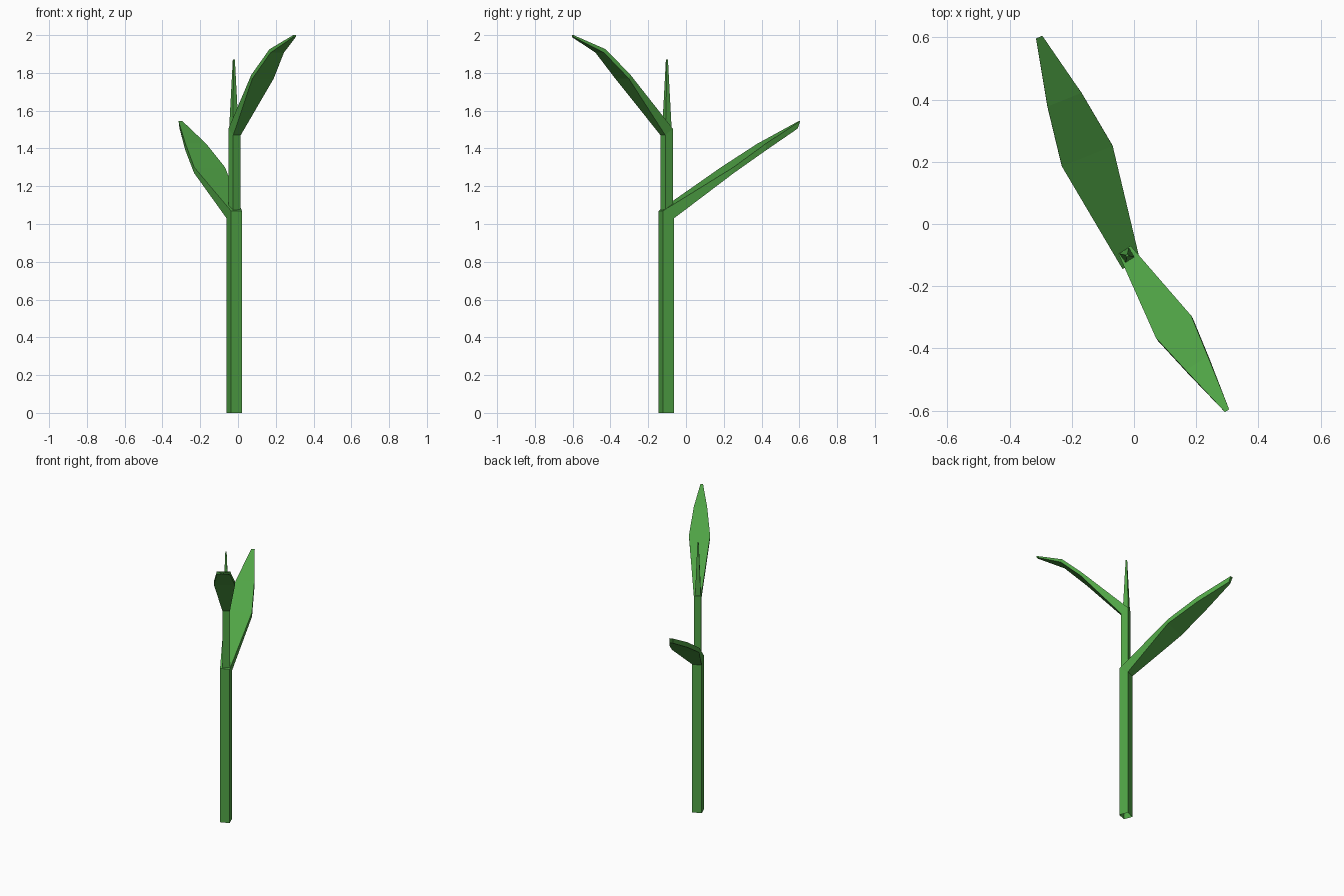
import bpy, bmesh, math
from mathutils import Vector

if "Cube" in bpy.data.objects:
    bpy.data.objects.remove(bpy.data.objects["Cube"])

green = bpy.data.materials.new("leaf_green")
green.diffuse_color = (0.08, 0.37, 0.06, 1)
green.use_nodes = True
green.node_tree.nodes["Principled BSDF"].inputs["Base Color"].default_value = green.diffuse_color


def shoot(name, centre, azimuth, rings):
    """Four-sided loft. Each ring: (outer_u, outer_z, inner_u, inner_z, half_width),
    u measured from the centre along the azimuth. Base open, tip closed."""
    a = math.radians(azimuth)
    d = Vector((math.cos(a), math.sin(a), 0))
    p = Vector((-d.y, d.x, 0))
    c = Vector((centre[0], centre[1], 0))
    bm = bmesh.new()
    loops = []
    for uo, zo, ui, zi, w in rings:
        corners = ((uo, zo, -w), (uo, zo, w), (ui, zi, w), (ui, zi, -w))
        loops.append([bm.verts.new(c + d * u + p * v + Vector((0, 0, z)))
                      for u, z, v in corners])
    for lo, hi in zip(loops, loops[1:]):
        for i in range(4):
            j = (i + 1) % 4
            bm.faces.new((lo[i], lo[j], hi[j], hi[i]))
    bm.faces.new(loops[-1])
    me = bpy.data.meshes.new(name)
    bm.to_mesh(me)
    bm.free()
    me.materials.append(green)
    ob = bpy.data.objects.new(name, me)
    bpy.context.collection.objects.link(ob)
    return ob


# Lower stalk bending out into the back leaf
shoot("lower_stalk_and_leaf", (-0.02, -0.104), 112, [
    (0.031, 0.0, -0.031, 0.0, 0.031),
    (0.031, 1.03, -0.031, 1.07, 0.031),
    (0.350, 1.27, 0.347, 1.30, 0.088),
    (0.545, 1.39, 0.543, 1.425, 0.059),
    (0.745, 1.505, 0.760, 1.545, 0.011),
])

# Upper stalk bending out into the front leaf
shoot("upper_stalk_and_leaf", (-0.018, -0.1025), -57.5, [
    (0.0235, 1.05, -0.0235, 1.05, 0.0235),
    (0.0235, 1.47, -0.0235, 1.505, 0.0235),
    (0.280, 1.77, 0.270, 1.79, 0.067),
    (0.420, 1.907, 0.409, 1.925, 0.042),
    (0.590, 1.99, 0.590, 2.0, 0.008),
])

# Young shoot at the top
shoot("top_shoot", (-0.022, -0.101), -57.5, [
    (0.019, 1.48, -0.019, 1.48, 0.019),
    (0.004, 1.87, -0.004, 1.87, 0.004),
])
